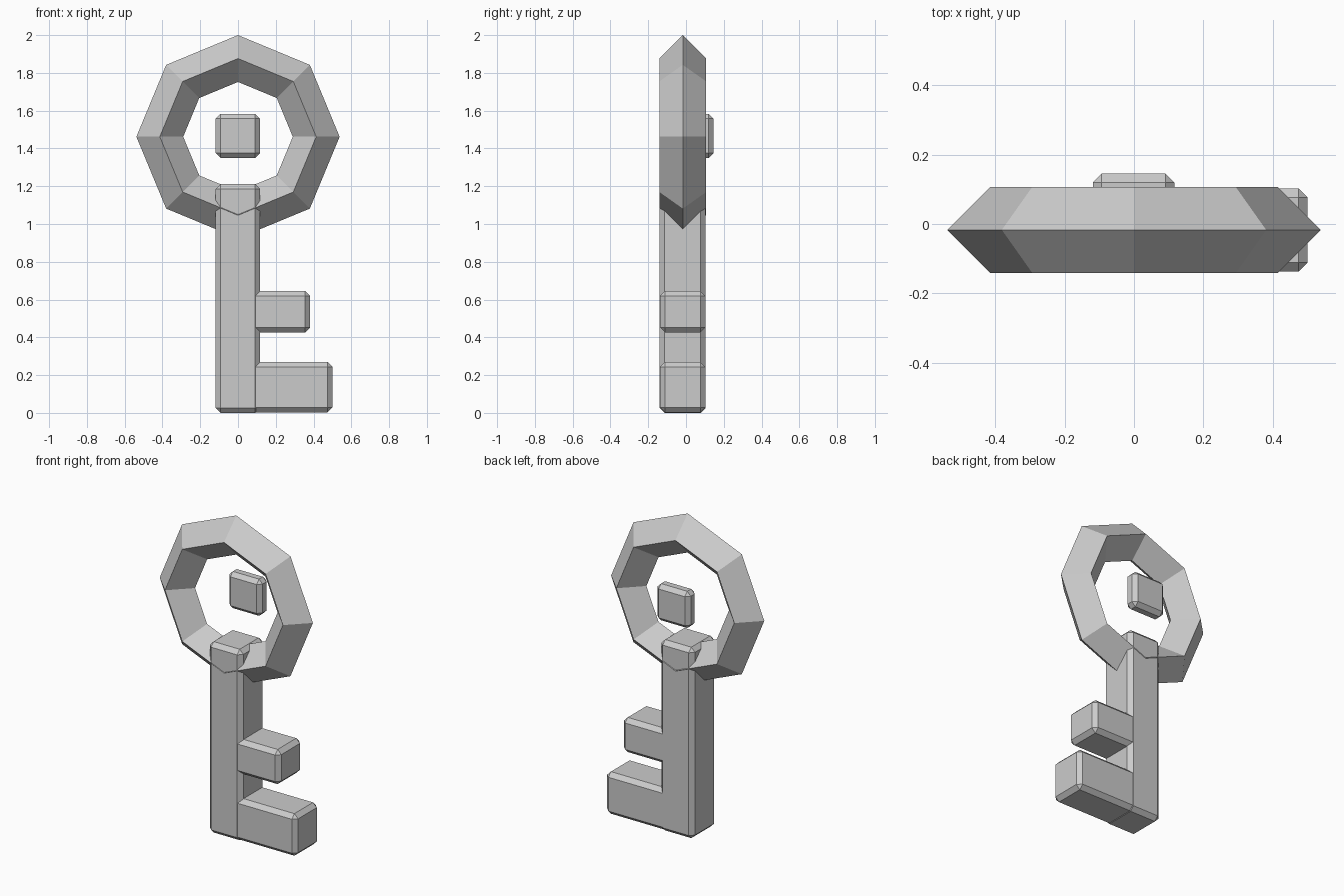
import bpy, bmesh, math
from mathutils import Vector

if "Cube" in bpy.data.objects:
    bpy.data.objects.remove(bpy.data.objects["Cube"])

metal = bpy.data.materials.new("grey_metal")
metal.diffuse_color = (0.6, 0.6, 0.6, 1)
metal.use_nodes = True
metal.node_tree.nodes["Principled BSDF"].inputs["Base Color"].default_value = metal.diffuse_color


def finish(bm, name):
    bmesh.ops.recalc_face_normals(bm, faces=bm.faces)
    mesh = bpy.data.meshes.new(name)
    bm.to_mesh(mesh)
    bm.free()
    mesh.materials.append(metal)
    ob = bpy.data.objects.new(name, mesh)
    bpy.context.collection.objects.link(ob)
    return ob


def bevelled_box(name, lo, hi, bevel=0.026):
    """Box between two corners with a flat chamfer on every edge."""
    lo, hi = Vector(lo), Vector(hi)
    bm = bmesh.new()
    bmesh.ops.create_cube(bm, size=1)
    bmesh.ops.scale(bm, vec=hi - lo, verts=bm.verts)
    bmesh.ops.translate(bm, vec=(lo + hi) / 2, verts=bm.verts)
    bmesh.ops.bevel(bm, geom=bm.edges[:], offset=bevel, offset_type='OFFSET',
                    segments=1, profile=0.5, affect='EDGES')
    return finish(bm, name)


def faceted_ring(name, centre, major, minor, sides=8, section=4):
    """Octagonal ring with a diamond cross-section, standing in the xz plane."""
    bm = bmesh.new()
    loops = []
    for i in range(sides):
        a = math.tau * i / sides
        loop = []
        for j in range(section):
            b = math.tau * j / section
            r = major + minor * math.cos(b)
            loop.append(bm.verts.new((centre[0] + r * math.cos(a),
                                      centre[1] + minor * math.sin(b),
                                      centre[2] + r * math.sin(a))))
        loops.append(loop)
    for i in range(sides):
        p, q = loops[i], loops[(i + 1) % sides]
        for j in range(section):
            k = (j + 1) % section
            bm.faces.new((p[j], q[j], q[k], p[k]))
    return finish(bm, name)


# Bow: ring handle with a small floating block in its opening
faceted_ring("bow_ring", (0, -0.017, 1.462), 0.414, 0.124)
bevelled_box("bow_block", (-0.118, 0.056, 1.35), (0.116, 0.145, 1.583), 0.025)

# Shaft, reaching up through the bottom of the ring
bevelled_box("shaft", (-0.118, -0.139, 0), (0.117, 0.104, 1.212))

# Teeth, overlapping the shaft
bevelled_box("upper_tooth", (0.0, -0.137, 0.426), (0.382, 0.102, 0.646))
bevelled_box("lower_tooth", (0.0, -0.137, 0.003), (0.5, 0.102, 0.27))
